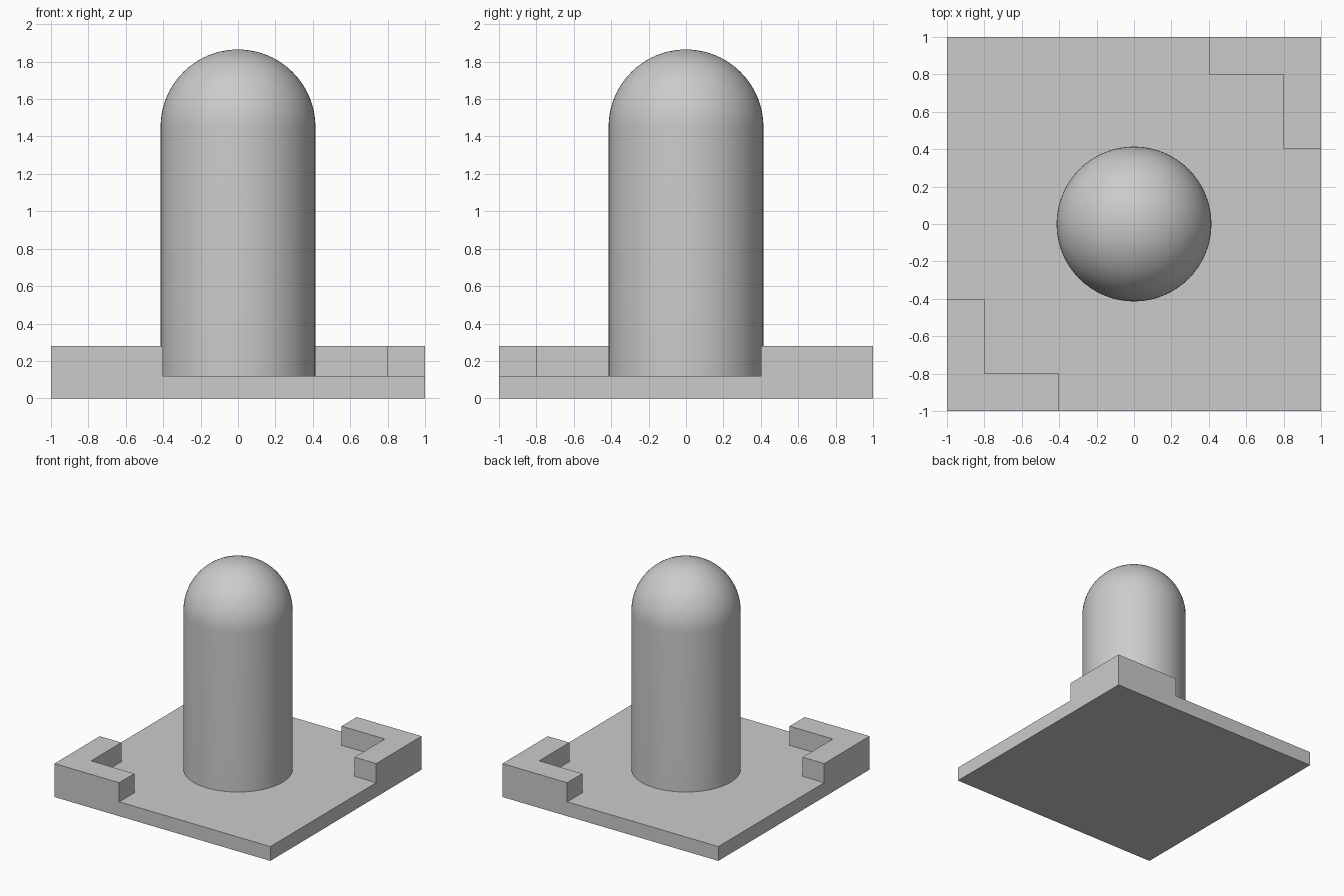
import bpy, bmesh
from math import sin, cos, pi, radians

cube = bpy.data.objects.get("Cube")
if cube:
    bpy.data.objects.remove(cube, do_unlink=True)

BASE_TOP, RIM_TOP = 0.12, 0.28
RADIUS, PILLAR_TOP = 0.414, 1.865

grey = bpy.data.materials.new("light grey")
grey.use_nodes = True
grey.diffuse_color = (0.6, 0.6, 0.6, 1)
grey.node_tree.nodes["Principled BSDF"].inputs["Base Color"].default_value = (0.6, 0.6, 0.6, 1)


def add_object(name, bm):
    bmesh.ops.recalc_face_normals(bm, faces=bm.faces)
    mesh = bpy.data.meshes.new(name)
    bm.to_mesh(mesh)
    bm.free()
    mesh.materials.append(grey)
    obj = bpy.data.objects.new(name, mesh)
    bpy.context.collection.objects.link(obj)
    return obj


def raise_faces(bm, faces, height, keep=False):
    """Extrude faces straight up and return the new top faces."""
    new = bmesh.ops.extrude_face_region(bm, geom=faces, use_keep_orig=keep)["geom"]
    verts = [g for g in new if isinstance(g, bmesh.types.BMVert)]
    bmesh.ops.translate(bm, verts=verts, vec=(0, 0, height))
    return [g for g in new if isinstance(g, bmesh.types.BMFace)]


def on_rim(face):
    """True for the L-shaped walls in two opposite corners."""
    c = face.calc_center_median()
    same_corner = c.x * c.y > 0 and min(abs(c.x), abs(c.y)) > 0.4
    return same_corner and max(abs(c.x), abs(c.y)) > 0.8


# Square base with corner walls raised from its top
bm = bmesh.new()
bmesh.ops.create_grid(bm, x_segments=10, y_segments=10, size=1)
top = raise_faces(bm, bm.faces[:], BASE_TOP, keep=True)
top = [f for f in bm.faces if f.calc_center_median().z > BASE_TOP - 0.001]
raise_faces(bm, [f for f in top if on_rim(f)], RIM_TOP - BASE_TOP)
bmesh.ops.dissolve_limit(bm, angle_limit=radians(1), verts=bm.verts, edges=bm.edges)
add_object("base_with_corner_walls", bm)

# Round pillar with a hemispherical top, turned from a profile
bm = bmesh.new()
dome_start = PILLAR_TOP - RADIUS
steps = 20
profile = [(0, BASE_TOP), (RADIUS, BASE_TOP)]
for i in range(steps + 1):
    a = pi / 2 * i / steps
    profile.append((RADIUS * cos(a), dome_start + RADIUS * sin(a)))
verts = [bm.verts.new((r, 0, z)) for r, z in profile]
edges = [bm.edges.new(pair) for pair in zip(verts, verts[1:])]
bmesh.ops.spin(bm, geom=verts + edges, axis=(0, 0, 1), cent=(0, 0, 0),
               angle=2 * pi, steps=64)
bmesh.ops.remove_doubles(bm, verts=bm.verts, dist=0.0001)
pillar = add_object("domed_pillar", bm)

bpy.ops.object.select_all(action="DESELECT")
pillar.select_set(True)
bpy.context.view_layer.objects.active = pillar
bpy.ops.object.shade_smooth_by_angle(angle=radians(30))
